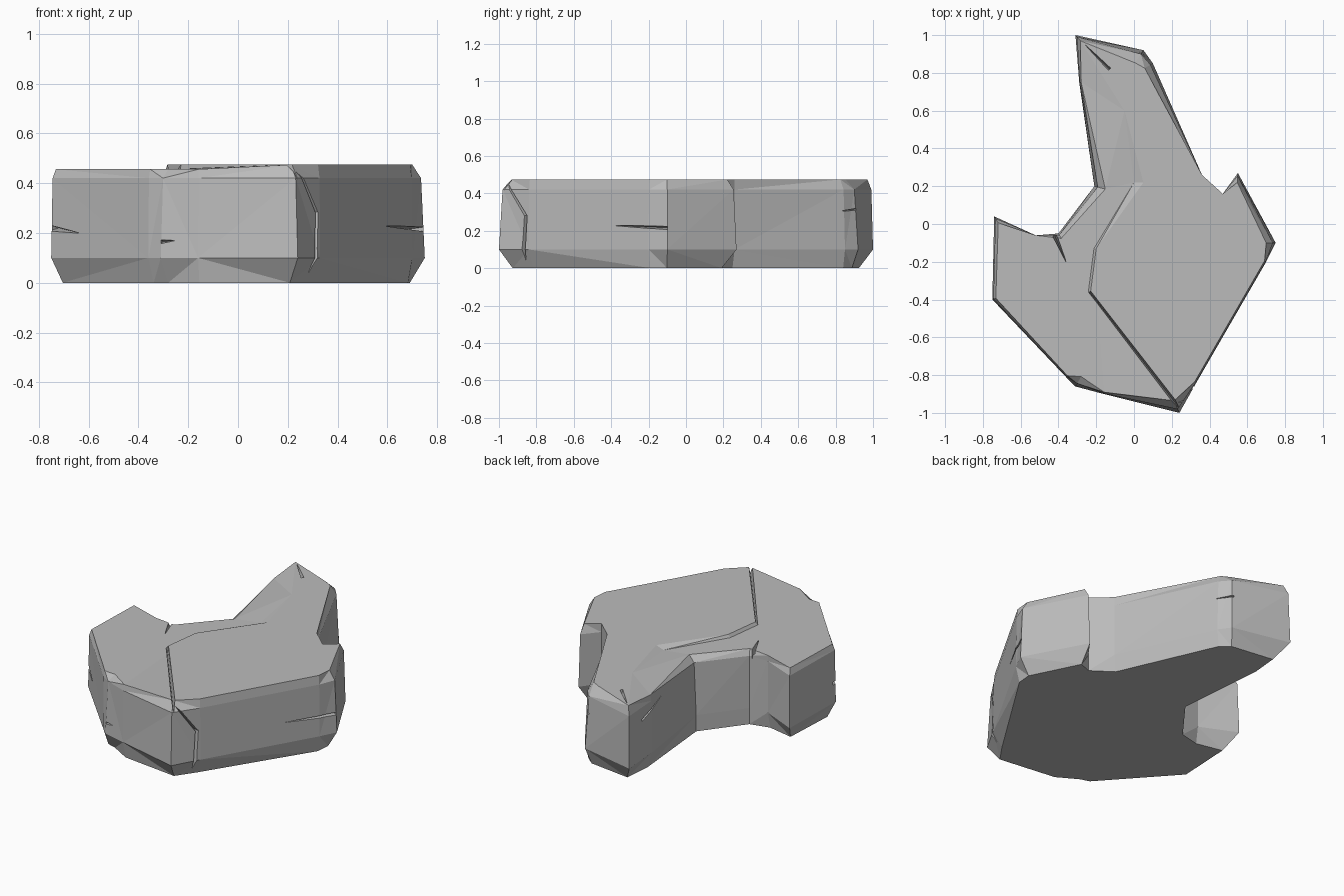
import bpy, bmesh
from mathutils import Vector

cube = bpy.data.objects.get("Cube")
if cube:
    bpy.data.objects.remove(cube, do_unlink=True)

stone = bpy.data.materials.new("stone_grey")
stone.use_nodes = True
stone.diffuse_color = (0.5, 0.5, 0.5, 1)
stone.node_tree.nodes["Principled BSDF"].inputs["Base Color"].default_value = (0.5, 0.5, 0.5, 1)


def make_object(name, bm):
    bmesh.ops.recalc_face_normals(bm, faces=bm.faces[:])
    mesh = bpy.data.meshes.new(name)
    bm.to_mesh(mesh)
    bm.free()
    mesh.materials.append(stone)
    obj = bpy.data.objects.new(name, mesh)
    bpy.context.scene.collection.objects.link(obj)
    return obj


# Plan outline: x, y, chipping at the top edge, chipping at the bottom edge
OUTLINE = [
    (.24, -1, .07, .08), (.33, -.84, .01, .05), (.7, -.2, .01, .02),
    (.75, -.1, .05, .06), (.55, .27, .05, .08), (.47, .16, 0, 0),
    (.36, .26, 0, .02), (.1, .85, .05, .02), (.05, .92, .08, .04),
    (-.31, 1, .04, .1), (-.29, .75, .01, .03), (-.21, .2, .06, 0),
    (-.4, -.05, .03, 0), (-.52, -.06, 0, .02), (-.74, .04, .04, .1),
    (-.75, -.4, .02, .05), (-.36, -.81, .01, .03), (-.31, -.86, .06, .06),
    (-.16, -.9, .01, .02),
]
COUNT = len(OUTLINE)
TIP = 9  # outline corner at the end of the long arm
HIGH, LOW = .474, .456


def inward(i):
    """Direction from an outline corner into the slab."""
    before, here, after = [Vector(OUTLINE[k % COUNT][:2]) for k in (i - 1, i, i + 1)]
    a, b = (here - before).normalized(), (after - here).normalized()
    return Vector((-a.y - b.y, a.x + b.x)).normalized()


def ring(bm, height, top_part, bottom_part):
    verts = []
    for i, (x, y, top, bottom) in enumerate(OUTLINE):
        p = Vector((x, y)) + inward(i) * (top * top_part + bottom * bottom_part)
        verts.append(bm.verts.new((p.x, p.y, height(i))))
    return verts


# Slab body: chipped foot, steep walls, chipped top edge
bm = bmesh.new()
rings = [
    ring(bm, lambda i: 0, 0, 1),
    ring(bm, lambda i: .1, 0, 0),
    ring(bm, lambda i: .42, .3, 0),
    ring(bm, lambda i: HIGH if i <= TIP else LOW, 1, 0),
]
for lower, upper in zip(rings, rings[1:]):
    for i in range(COUNT):
        j = (i + 1) % COUNT
        bm.faces.new((lower[i], lower[j], upper[j], upper[i]))
bm.faces.new(rings[0][::-1])

# Top surface: a raised layer on one side of a stepped break
top = rings[-1]
RIDGE = [(-.23, -.36, .012), (-.2, -.13, .012), (.05, .22, .05)]
edge_hi = [bm.verts.new((x, y, HIGH)) for x, y, w in RIDGE]
edge_lo = [bm.verts.new((x - w, y, LOW)) for x, y, w in RIDGE]
fade = bm.verts.new((-.05, .6, HIGH))
bm.faces.new(top[:TIP + 1] + [fade] + edge_hi[::-1])
bm.faces.new(top[TIP:] + [top[0]] + edge_lo + [fade])
hi, lo = [top[0]] + edge_hi + [fade], [top[0]] + edge_lo + [fade]
for k in range(len(hi) - 1):
    corners = list(dict.fromkeys((hi[k], hi[k + 1], lo[k + 1], lo[k])))
    bm.faces.new(corners)
bmesh.ops.triangulate(bm, faces=[f for f in bm.faces if len(f.verts) > 3])
slab = make_object("rock_slab", bm)


def crack(start, end, depth, side, taper=.1):
    """Carve a V-shaped crack that narrows from start to end."""
    start, end, depth, side = map(Vector, (start, end, depth, side))
    points = [start + depth, end + depth * taper]
    for p, scale in ((start, 1), (end, taper)):
        out = p - depth * .4
        points += [out + side * scale, out - side * scale]
    wedge = bmesh.new()
    verts = [wedge.verts.new(p) for p in points]
    bmesh.ops.convex_hull(wedge, input=verts)
    cutter = make_object("crack_cutter", wedge)
    cutter.hide_render = True
    mod = slab.modifiers.new("crack", 'BOOLEAN')
    mod.operation = 'DIFFERENCE'
    mod.solver = 'EXACT'
    mod.object = cutter
    bpy.context.view_layer.objects.active = slab
    bpy.ops.object.modifier_apply(modifier=mod.name)
    bpy.data.objects.remove(cutter, do_unlink=True)


# Long break across the top and down the front corner
crack((.26, -1, .465), (-.235, -.36, .465), (0, 0, -.05), (.009, .007, 0), .8)
crack((.26, -.965, .45), (.32, -.858, .28), (-.03, .017, 0), (.007, .012, 0), 1)
crack((.32, -.858, .285), (.31, -.875, -.02), (-.03, .017, 0), (.007, .012, 0), 1)

# Short cracks in the walls
UPRIGHT = (0, 0, .012)
crack((.745, -.1, .215), (.59, -.385, .228), (-.06, .03, 0), UPRIGHT)
crack((-.76, -.39, .22), (-.64, -.515, .2), (.04, .04, 0), (0, 0, .018))
crack((-.31, -.86, .165), (-.25, -.877, .17), (.01, .04, 0), UPRIGHT)
crack((.05, .92, .315), (.1, .83, .305), (-.04, -.02, 0), UPRIGHT)
crack((-.3, .85, .34), (-.27, .62, .4), (.04, 0, 0), UPRIGHT)

# Short cracks in the top
crack((-.13, .82, .472), (-.26, .95, .472), (0, 0, -.03), (.008, .008, 0))
crack((-.42, -.06, .456), (-.36, -.2, .456), (0, 0, -.12), (.015, .006, 0))
